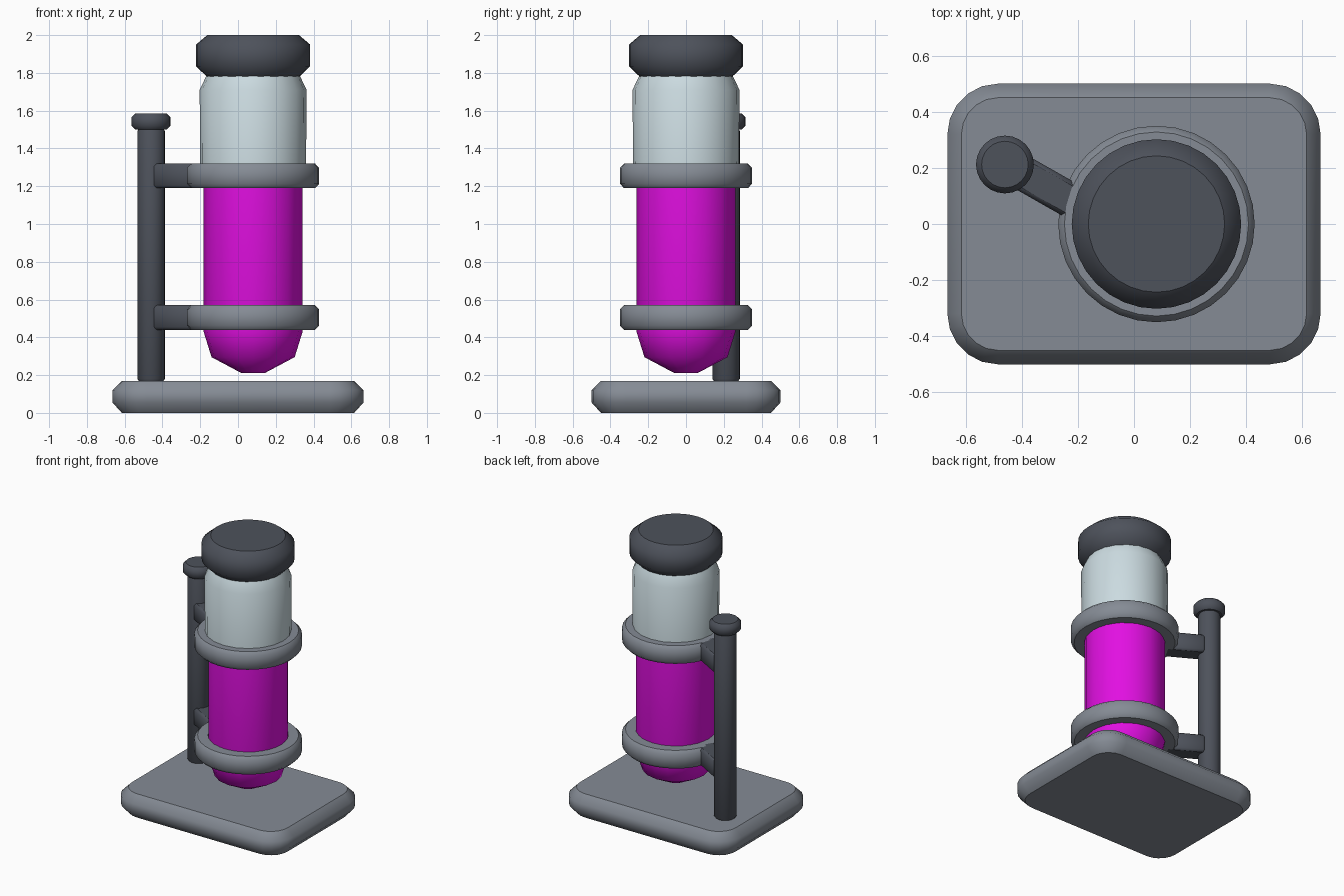
import bpy
import bmesh
import math
from mathutils import Vector

cube = bpy.data.objects.get("Cube")
if cube:
    bpy.data.objects.remove(cube)


def material(name, rgb):
    m = bpy.data.materials.new(name)
    m.use_nodes = True
    m.diffuse_color = (*rgb, 1)
    m.node_tree.nodes["Principled BSDF"].inputs["Base Color"].default_value = (*rgb, 1)
    return m


DARK = material("dark grey", (0.075, 0.084, 0.105))
GREY = material("mid grey", (0.235, 0.26, 0.30))
GLASS = material("pale glass", (0.60, 0.71, 0.75))
LIQUID = material("magenta liquid", (0.76, 0.005, 0.76))

TUBE = Vector((0.08, 0, 0))
POST = Vector((-0.46, 0.212, 0))


def finish(name, bm, mat, location):
    """Flat level faces, smooth rounded sides."""
    bmesh.ops.recalc_face_normals(bm, faces=bm.faces[:])
    bm.normal_update()
    for f in bm.faces:
        f.smooth = abs(f.normal.z) < 0.99
    mesh = bpy.data.meshes.new(name)
    bm.to_mesh(mesh)
    bm.free()
    mesh.materials.append(mat)
    ob = bpy.data.objects.new(name, mesh)
    ob.location = location
    bpy.context.collection.objects.link(ob)
    return ob


def stack(name, loops, mat, location, closed=False):
    """Bridge equal point loops; cap the ends or join them into a ring."""
    bm = bmesh.new()
    rows = [[bm.verts.new(p) for p in loop] for loop in loops]
    pairs = list(zip(rows, rows[1:]))
    if closed:
        pairs.append((rows[-1], rows[0]))
    else:
        bm.faces.new(rows[0])
        bm.faces.new(rows[-1])
    for a, b in pairs:
        for i in range(len(a)):
            j = (i + 1) % len(a)
            bm.faces.new((a[i], a[j], b[j], b[i]))
    return finish(name, bm, mat, location)


def lathe(name, profile, sides, mat, location, closed=False):
    turn = [math.tau * i / sides for i in range(sides)]
    loops = [[(r * math.cos(t), r * math.sin(t), z) for t in turn] for r, z in profile]
    return stack(name, loops, mat, location, closed)


def rounded_rect(hx, hy, radius, z, steps=5):
    pts = []
    for q, (sx, sy) in enumerate([(1, 1), (-1, 1), (-1, -1), (1, -1)]):
        for k in range(steps + 1):
            t = (q + k / steps) * math.pi / 2
            pts.append((sx * (hx - radius) + radius * math.cos(t),
                        sy * (hy - radius) + radius * math.sin(t), z))
    return pts


# Base plate with chamfered rim
levels = [(0.05, 0), (0, 0.055), (0, 0.12), (0.05, 0.17)]
stack("base_plate",
      [rounded_rect(0.665 - d, 0.5 - d, 0.18 - d, z) for d, z in levels],
      GREY, (0, 0, 0))

# Post and its knob
lathe("post", [(0.062, 0.165), (0.073, 0.18), (0.073, 1.49), (0.065, 1.51)], 24, DARK, POST)
lathe("post_knob", [(0.083, 1.5), (0.103, 1.52), (0.103, 1.565), (0.083, 1.585)], 24, DARK, POST)

# Tube: liquid, clear upper part and cap
lathe("liquid", [(0.06, 0.21), (0.22, 0.295), (0.262, 0.43), (0.262, 1.25)], 16, LIQUID, TUBE)
lathe("glass_top", [(0.28, 1.24), (0.283, 1.71), (0.245, 1.79)], 20, GLASS, TUBE)
lathe("cap", [(0.245, 1.78), (0.302, 1.835), (0.302, 1.95), (0.243, 2.0)], 32, DARK, TUBE)

# Clamp rings and arms
arm_start = Vector((-0.425, 0.198, 0))
arm_end = Vector((-0.20, 0.07, 0))
along = arm_end - arm_start
for name, z in (("lower", 0.505), ("upper", 1.255)):
    ring = [(0.26, -0.065), (0.328, -0.065), (0.35, -0.042),
            (0.35, 0.042), (0.328, 0.065), (0.26, 0.065)]
    lathe(name + "_ring", ring, 32, GREY, TUBE + Vector((0, 0, z)), closed=True)

    bm = bmesh.new()
    bmesh.ops.create_cube(bm, size=1)
    bmesh.ops.scale(bm, vec=(along.length, 0.125, 0.13), verts=bm.verts)
    bmesh.ops.bevel(bm, geom=bm.edges[:], offset=0.015, segments=1, affect='EDGES')
    arm = finish(name + "_arm", bm, DARK, (arm_start + arm_end) / 2 + Vector((0, 0, z)))
    arm.rotation_euler.z = math.atan2(along.y, along.x)
